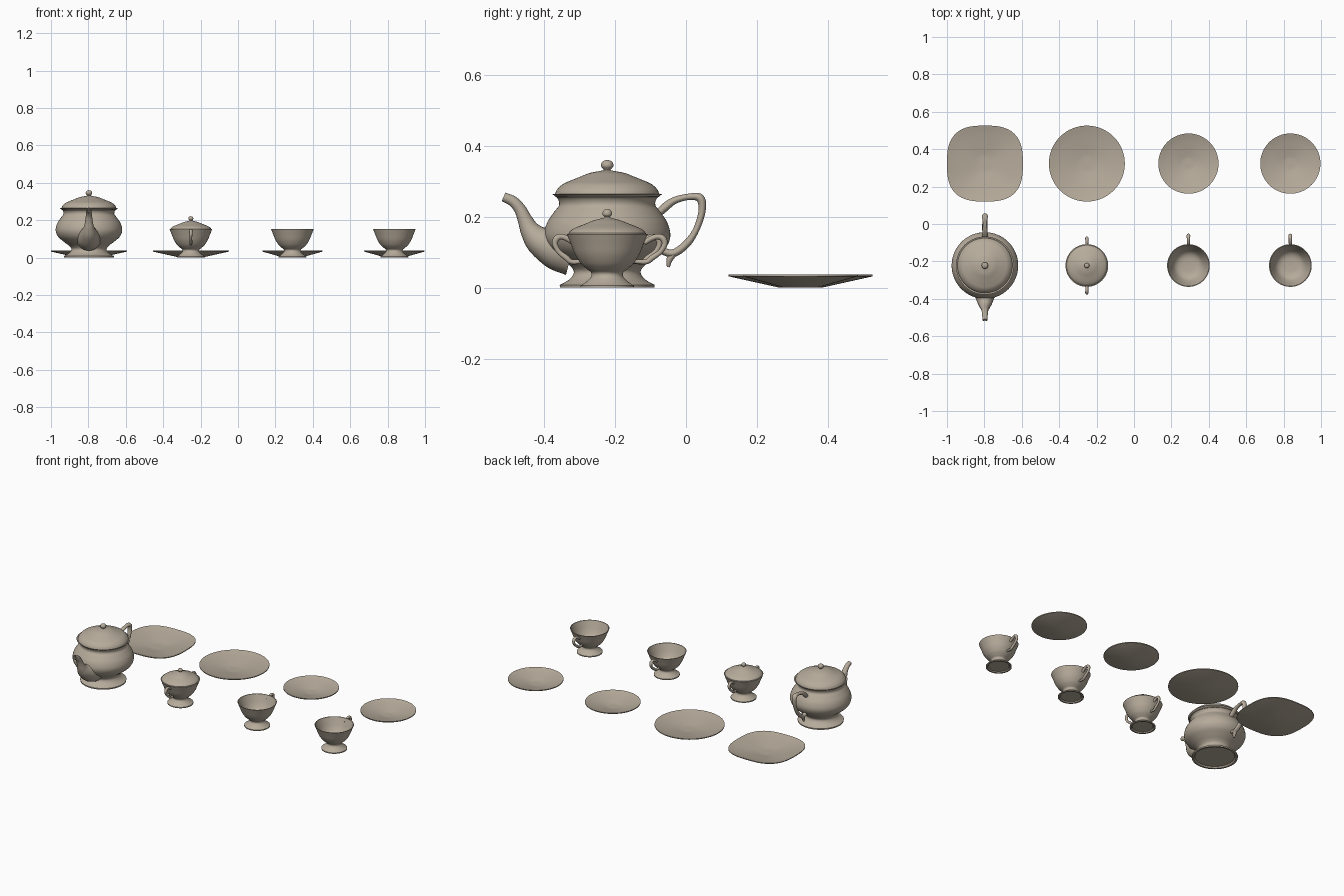
import bpy, bmesh, math
from mathutils import Vector

china = bpy.data.materials.new("beige_china")
china.diffuse_color = (0.47, 0.41, 0.33, 1)


def curve(pts, n=5):
    """Smooth Catmull-Rom resampling of a few points."""
    P = [Vector(p) for p in pts]
    P = [2 * P[0] - P[1]] + P + [2 * P[-1] - P[-2]]
    out = []
    for a, b, c, d in zip(P, P[1:], P[2:], P[3:]):
        for i in range(n):
            t = i / n
            out.append(0.5 * (2 * b + (c - a) * t + (2 * a - 5 * b + 4 * c - d) * t * t
                              + (3 * b - a - 3 * c + d) * t ** 3))
    return out + [P[-2]]


def skin(name, rings, loc, poles):
    """Bridge rings of points; close both ends with fans when poles is set."""
    bm = bmesh.new()
    R = [[bm.verts.new(p) for p in r] for r in rings]
    n = len(R[0])
    for a, b in zip(R, R[1:]):
        for i in range(n):
            j = (i + 1) % n
            bm.faces.new((a[i], a[j], b[j], b[i]))
    if poles:
        bm.faces.new(R[0])
        bm.faces.new(R[-1])
    bmesh.ops.recalc_face_normals(bm, faces=bm.faces)
    me = bpy.data.meshes.new(name)
    bm.to_mesh(me)
    bm.free()
    me.materials.append(china)
    me.shade_smooth()
    me.set_sharp_from_angle(angle=math.radians(40))
    ob = bpy.data.objects.new(name, me)
    ob.location = loc
    bpy.context.collection.objects.link(ob)
    return ob


def lathe(name, parts, loc, power=2, seg=64):
    """Spin (radius, z) curves about z; corners stay sharp between parts."""
    prof = []
    for p in parts:
        c = curve(p) if len(p) > 2 else [Vector(q) for q in p]
        prof += c if not prof else c[1:]
    rings = []
    for r, z in prof:
        ring = []
        for i in range(seg):
            a = 2 * math.pi * i / seg
            c, s = math.cos(a), math.sin(a)
            k = max(r, 0.001) / (abs(c) ** power + abs(s) ** power) ** (1 / power)
            ring.append((k * c, k * s, z))
        rings.append(ring)
    return skin(name, rings, loc, True)


def tube(name, pts, loc, wide=1.0, flip=1, hollow=False, seg=16):
    """Sweep a round section along (y, z, radius) points in the yz plane."""
    c = curve(pts, 6)
    if hollow:  # fold the skin back inside the open end
        c += [Vector((p.x, p.y, p.z * 0.7)) for p in reversed(c[-7:])]
    m = len(c) - (7 if hollow else 0)
    rings = []
    for i, p in enumerate(c):
        k = i if i < m else 2 * m - 1 - i
        t = c[min(k + 1, m - 1)] - c[max(k - 1, 0)]
        t = Vector((t.x, t.y)).normalized()
        ring = []
        for j in range(seg):
            a = 2 * math.pi * j / seg
            u, v = math.cos(a) * p.z * wide, math.sin(a) * p.z
            ring.append((u, flip * (p.x - t.y * v), p.y + t.x * v))
        rings.append(ring)
    return skin(name, rings, loc, True)


ROW = -0.222          # depth of the vessel row
XS = (-0.797, -0.252, 0.291, 0.836)

# Teapot
pot = (XS[0], ROW, 0)
lathe("teapot_body", [
    [(0, 0.008), (0.115, 0.008)],
    [(0.115, 0.008), (0.122, 0)],
    [(0.122, 0), (0.133, 0)],
    [(0.133, 0), (0.134, 0.008)],
    [(0.134, 0.008), (0.118, 0.016), (0.102, 0.028), (0.094, 0.045), (0.105, 0.062),
     (0.135, 0.085), (0.165, 0.112), (0.178, 0.145), (0.170, 0.182), (0.150, 0.213),
     (0.136, 0.232), (0.139, 0.250), (0.155, 0.264)],
    [(0.155, 0.264), (0.142, 0.258)],
    [(0.142, 0.258), (0, 0.258)]], pot)
lathe("teapot_lid", [
    [(0, 0.255), (0.146, 0.255)],
    [(0.146, 0.255), (0.147, 0.264)],
    [(0.147, 0.264), (0.141, 0.277), (0.125, 0.292), (0.103, 0.302), (0.078, 0.312),
     (0.050, 0.323), (0.025, 0.328), (0.011, 0.331), (0.011, 0.334), (0.017, 0.342),
     (0.016, 0.352), (0.009, 0.358), (0, 0.360)]], pot)
tube("teapot_spout", [
    (-0.100, 0.100, 0.066), (-0.145, 0.112, 0.060), (-0.190, 0.133, 0.043),
    (-0.216, 0.160, 0.029), (-0.231, 0.190, 0.021), (-0.245, 0.220, 0.017),
    (-0.265, 0.243, 0.015), (-0.292, 0.256, 0.013)], pot, hollow=True)
tube("teapot_handle", [
    (0.140, 0.205, 0.010), (0.162, 0.226, 0.012), (0.190, 0.246, 0.010),
    (0.230, 0.256, 0.009), (0.262, 0.252, 0.012), (0.267, 0.215, 0.010),
    (0.250, 0.162, 0.009), (0.222, 0.122, 0.011), (0.185, 0.097, 0.011),
    (0.150, 0.106, 0.010)], pot, wide=1.3)
tube("teapot_handle_tail", [(0.190, 0.100, 0.010), (0.176, 0.080, 0.009),
                            (0.172, 0.058, 0.004)], pot, wide=1.2)

# Shared foot and outer wall of the cups and the sugar bowl
FOOT = [[(0, 0.006), (0.060, 0.006)],
        [(0.060, 0.006), (0.066, 0)],
        [(0.066, 0), (0.075, 0)],
        [(0.075, 0), (0.075, 0.006)],
        [(0.075, 0.006), (0.060, 0.016), (0.046, 0.030), (0.045, 0.042), (0.058, 0.053),
         (0.074, 0.068), (0.090, 0.093), (0.102, 0.122), (0.114, 0.152)]]
LOOP = [(0.095, 0.126, 0.007), (0.112, 0.138, 0.008), (0.130, 0.144, 0.008),
        (0.143, 0.138, 0.009), (0.147, 0.122, 0.008), (0.136, 0.101, 0.007),
        (0.116, 0.085, 0.008), (0.100, 0.073, 0.007), (0.070, 0.074, 0.006)]

# Sugar bowl with a lid and two handles
bowl = (XS[1], ROW, 0)
lathe("sugar_bowl", FOOT + [[(0.114, 0.152), (0, 0.152)]], bowl)
lathe("sugar_bowl_lid", [
    [(0, 0.150), (0.109, 0.150)],
    [(0.109, 0.150), (0.109, 0.154)],
    [(0.109, 0.154), (0.100, 0.163), (0.085, 0.171), (0.062, 0.180), (0.040, 0.189),
     (0.018, 0.195), (0.008, 0.198), (0.008, 0.200), (0.013, 0.206), (0.012, 0.215),
     (0.007, 0.220), (0, 0.221)]], bowl)
for side, flip in (("front", -1), ("back", 1)):
    tube("sugar_bowl_handle_" + side, LOOP, bowl, flip=flip)

# Two cups
for i, x in enumerate(XS[2:], 1):
    at = (x, ROW, 0)
    lathe(f"cup_{i}", FOOT + [
        [(0.114, 0.152), (0.110, 0.152)],
        [(0.110, 0.152), (0.098, 0.122), (0.086, 0.095), (0.070, 0.072),
         (0.045, 0.060), (0, 0.057)]], at)
    tube(f"cup_handle_{i}", [(y * 1.1, z, r) for y, z, r in LOOP], at, wide=1.1)

# Plates and saucers: shallow cones with a thin rim
for name, x, r, power in (("square_plate", XS[0], 0.203, 2.8), ("round_plate", XS[1], 0.203, 2),
                          ("saucer_1", XS[2], 0.161, 2), ("saucer_2", XS[3], 0.161, 2)):
    f = r * 0.29
    lathe(name, [[(0, 0), (f, 0)], [(f, 0), (r, 0.032)], [(r, 0.032), (r, 0.037)],
                 [(r, 0.037), (r * 0.75, 0.025), (f, 0.008), (f * 0.5, 0.005), (0, 0.005)]],
          (x, 0.323, 0), power)
